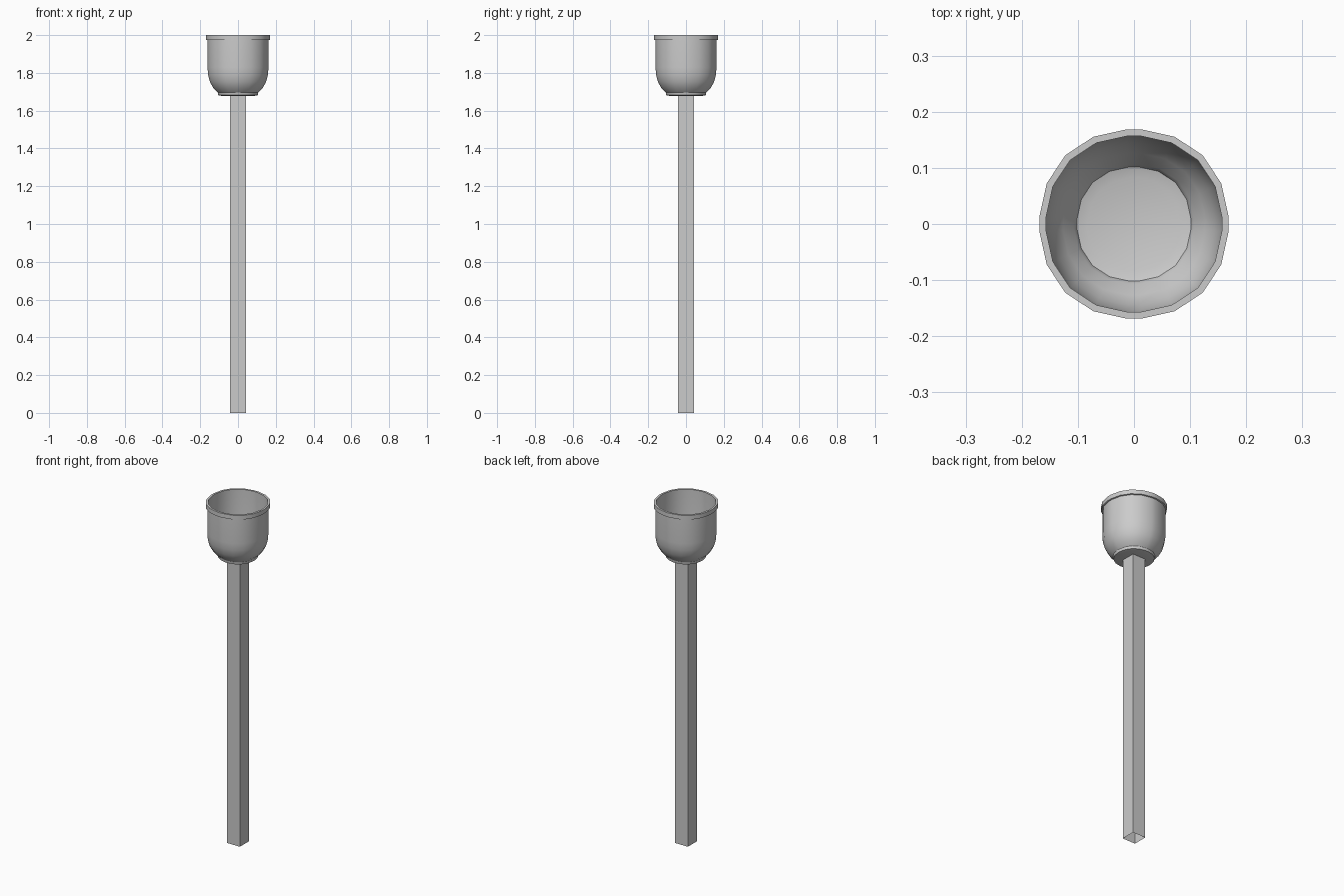
import bpy, bmesh, math

if "Cube" in bpy.data.objects:
    bpy.data.objects.remove(bpy.data.objects["Cube"])

# plan outline: sixteen-sided look with short flats on the four axes
QUARTER = [(4.8, 1.0), (25, 1.015), (45, 1.025), (65, 1.015), (85.2, 1.0)]
OUTLINE = [(math.radians(a + 90 * q), f) for q in range(4) for a, f in QUARTER]


def make_object(name, bm):
    bmesh.ops.recalc_face_normals(bm, faces=bm.faces)
    mesh = bpy.data.meshes.new(name)
    bm.to_mesh(mesh)
    bm.free()
    obj = bpy.data.objects.new(name, mesh)
    bpy.context.collection.objects.link(obj)
    return obj


def lathe(name, profile):
    """Sweep an (r, z) profile around the outline, capping both ends."""
    bm = bmesh.new()
    rings = [[bm.verts.new((r * f * math.cos(a), r * f * math.sin(a), z))
              for a, f in OUTLINE] for r, z in profile]
    n = len(OUTLINE)
    for lo, hi in zip(rings, rings[1:]):
        for i in range(n):
            j = (i + 1) % n
            bm.faces.new((lo[i], lo[j], hi[j], hi[i]))
    bm.faces.new(rings[0])
    bm.faces.new(rings[-1])
    return make_object(name, bm)


# cup: foot, rounded bowl, rim band, then the thin inner wall and floor
cup = lathe("cup", [
    (0.082, 1.677), (0.105, 1.682), (0.108, 1.697),
    (0.130, 1.718), (0.149, 1.752), (0.159, 1.79), (0.162, 1.83), (0.162, 1.973),
    (0.169, 1.975), (0.169, 2.0), (0.157, 2.0),
    (0.157, 1.83), (0.154, 1.792), (0.144, 1.755), (0.127, 1.723), (0.107, 1.702),
    (0.102, 1.688), (0.083, 1.682)])
bpy.context.view_layer.objects.active = cup
cup.select_set(True)
bpy.ops.object.shade_smooth_by_angle(angle=math.radians(32))
cup.select_set(False)

# post: square tube, open at the bottom
bm = bmesh.new()
bmesh.ops.create_cube(bm, size=1)
for v in bm.verts:
    v.co = (v.co.x * 0.083, v.co.y * 0.083, 0.0 if v.co.z < 0 else 1.68)
bottom = [f for f in bm.faces if all(v.co.z < 0.01 for v in f.verts)]
bmesh.ops.delete(bm, geom=bottom, context='FACES_ONLY')
make_object("post", bm)
